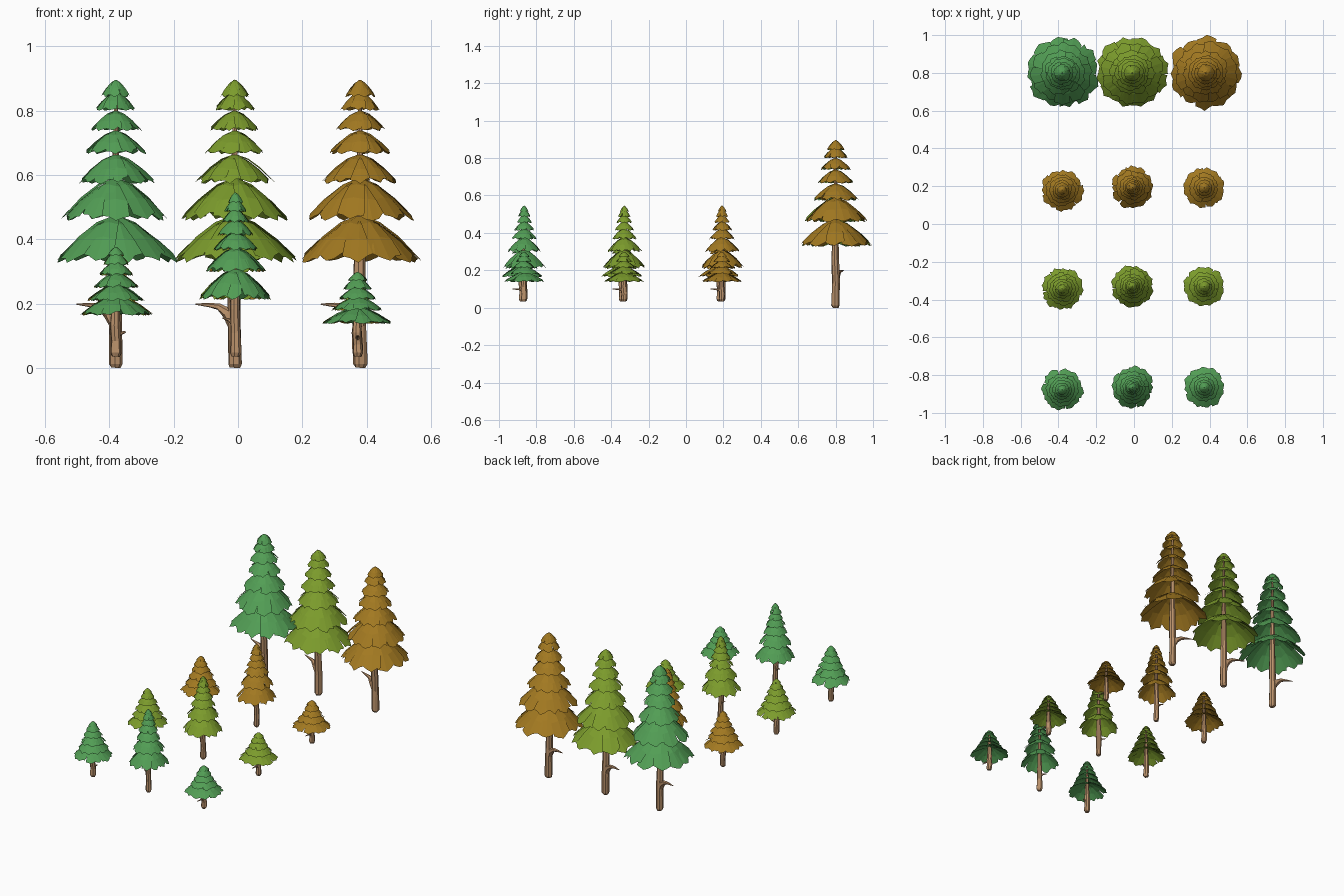
import bpy, bmesh, math, random
from mathutils import Vector

if "Cube" in bpy.data.objects:
    bpy.data.objects.remove(bpy.data.objects["Cube"])

random.seed(4)


def material(name, rgb):
    m = bpy.data.materials.new(name)
    m.diffuse_color = (*rgb, 1)
    m.use_nodes = True
    m.node_tree.nodes["Principled BSDF"].inputs["Base Color"].default_value = m.diffuse_color
    return m


BARK = material("bark", (0.50, 0.29, 0.15))
GREEN = material("green_needles", (0.084, 0.34, 0.09))
OLIVE = material("olive_needles", (0.20, 0.33, 0.025))
BROWN = material("brown_needles", (0.36, 0.19, 0.015))


def finish(bm, name, mat, loc):
    mesh = bpy.data.meshes.new(name)
    bm.to_mesh(mesh)
    bm.free()
    mesh.materials.append(mat)
    ob = bpy.data.objects.new(name, mesh)
    ob.location = loc
    bpy.context.collection.objects.link(ob)
    return ob


def tube(bm, path, sides=8, rough=0.1):
    """Closed tapering tube through (x, y, z, radius) points."""
    pts = [Vector(p[:3]) for p in path]
    rings = []
    for i, p in enumerate(pts):
        d = (pts[min(i + 1, len(pts) - 1)] - pts[max(i - 1, 0)]).normalized()
        a = d.cross(Vector((0.2, 1, 0.1))).normalized()
        b = d.cross(a)
        ring = []
        for k in range(sides):
            t = math.tau * k / sides
            r = path[i][3] * random.uniform(1 - rough, 1 + rough)
            ring.append(bm.verts.new(p + (a * math.cos(t) + b * math.sin(t)) * r))
        rings.append(ring)
    for lo, hi in zip(rings, rings[1:]):
        for k in range(sides):
            j = (k + 1) % sides
            bm.faces.new((lo[k], lo[j], hi[j], hi[k]))
    bm.faces.new(rings[0][::-1])
    bm.faces.new(rings[-1])


def bough(bm, angle, r0, r1, top, bottom, width):
    """Drooping folded blade with a jagged outer edge."""
    out = Vector((math.cos(angle), math.sin(angle), 0))
    side = Vector((-out.y, out.x, 0))
    tips = [random.uniform(0.86, 0.92), random.uniform(0.90, 0.98), 1.0,
            random.uniform(0.88, 0.96), random.uniform(0.82, 0.92)]
    rows = []
    for s in (0, 0.3, 0.62, 1):
        row = []
        for c in range(5):
            u = (c - 2) / 2
            t = s * tips[c] if s == 1 else s
            w = width * (0.22 + 0.78 * s ** 0.8) * (0.88 if s == 1 else 1)
            z = top - (top - bottom) * t ** 1.6 - abs(u) * w * 0.28 * (1 - 0.6 * s)
            row.append(bm.verts.new(out * (r0 + (r1 - r0) * t) + side * u * w
                                    + Vector((0, 0, z))))
        rows.append(row)
    for a, b in zip(rows, rows[1:]):
        for c in range(4):
            bm.faces.new((a[c], b[c], b[c + 1], a[c + 1]))


def foliage(name, mat, loc, tiers):
    bm = bmesh.new()
    for i, (top, bottom, radius) in enumerate(tiers):
        n = 8 if i < 2 else 10 if i < 4 else 12
        start = random.uniform(0, 1)
        r0 = 0.0 if i == 0 else 0.006
        for k in range(n):
            a = start + math.tau * (k + random.uniform(-0.15, 0.15)) / n
            lift = (k % 2) * 0.03 * radius
            bough(bm, a, r0, radius * random.uniform(0.93, 1.03),
                  top + lift, bottom + lift, math.pi * radius / n * 1.12)
    finish(bm, name, mat, loc)


def trunk(name, loc, base, top, radius, branches):
    bm = bmesh.new()
    h = top - base
    # rounded foot, slightly wavering stem
    tube(bm, [(0, 0, base, radius * 0.7), (0.001, 0, base + 0.012, radius),
              (0, 0.002, base + h * 0.15, radius * 0.92),
              (-0.002, -0.002, base + h * 0.3, radius * 0.9),
              (0, 0, base + h * 0.55, radius * 0.65),
              (0, 0, top, radius * 0.2)])
    for path in branches:
        tube(bm, path, 6)
    finish(bm, name, BARK, loc)


# tiers: (attachment height, tip height, radius)
TALL = [(0.895, 0.842, 0.047), (0.855, 0.80, 0.062), (0.797, 0.737, 0.08),
        (0.735, 0.665, 0.096), (0.66, 0.573, 0.123), (0.585, 0.458, 0.168),
        (0.468, 0.327, 0.198)]
SLIM = [(0.545, 0.512, 0.024), (0.522, 0.485, 0.034), (0.492, 0.452, 0.043),
        (0.458, 0.412, 0.055), (0.42, 0.365, 0.07), (0.372, 0.298, 0.094),
        (0.305, 0.212, 0.115)]
MEDIUM = [(0.376, 0.348, 0.026), (0.356, 0.32, 0.04), (0.328, 0.287, 0.055),
          (0.294, 0.248, 0.072), (0.258, 0.207, 0.09), (0.222, 0.163, 0.115)]
SHORT = [(0.298, 0.27, 0.03), (0.278, 0.243, 0.044), (0.25, 0.212, 0.06),
         (0.22, 0.178, 0.08), (0.187, 0.137, 0.112)]

# branch paths relative to the tree: x, y, z, radius
LONG_BRANCH = [(0, 0, 0.125, 0.017), (-0.02, 0.006, 0.17, 0.019),
               (-0.05, 0.018, 0.19, 0.011), (-0.08, 0.028, 0.195, 0.007),
               (-0.122, 0.042, 0.198, 0.002)]
STUB_SIDE = [(0, 0, 0.1, 0.008), (0.018, 0, 0.108, 0.005), (0.03, 0, 0.112, 0.003)]
STUB_FRONT = [(0, 0, 0.088, 0.009), (0, -0.025, 0.098, 0.005), (0, -0.062, 0.1, 0.002)]
STUB_SLIM = [(0, 0, 0.13, 0.009), (-0.02, 0.008, 0.15, 0.005), (-0.04, 0.016, 0.155, 0.002)]

# back row: three tall trees
for x, mat, tone in ((-0.38, GREEN, "green"), (-0.01, OLIVE, "olive"), (0.38, BROWN, "brown")):
    trunk(f"{tone}_tall_trunk", (x, 0.8, 0), 0.0, 0.87, 0.022, [LONG_BRANCH])
    foliage(f"{tone}_tall_foliage", mat, (x, 0.8, 0), TALL)

# three front rows: medium, slim and short tree in each colour
KINDS = [("medium", -0.38, -0.01, MEDIUM, 0.36, STUB_SIDE),
         ("slim", -0.008, 0.003, SLIM, 0.53, STUB_SLIM),
         ("short", 0.372, 0.002, SHORT, 0.285, STUB_FRONT)]
for y, mat, tone in ((-0.868, GREEN, "green"), (-0.333, OLIVE, "olive"), (0.19, BROWN, "brown")):
    for kind, x, dy, tiers, top, branch in KINDS:
        loc = (x, y + dy, 0)
        trunk(f"{tone}_{kind}_trunk", loc, 0.035, top, 0.017, [branch])
        foliage(f"{tone}_{kind}_foliage", mat, loc, tiers)
